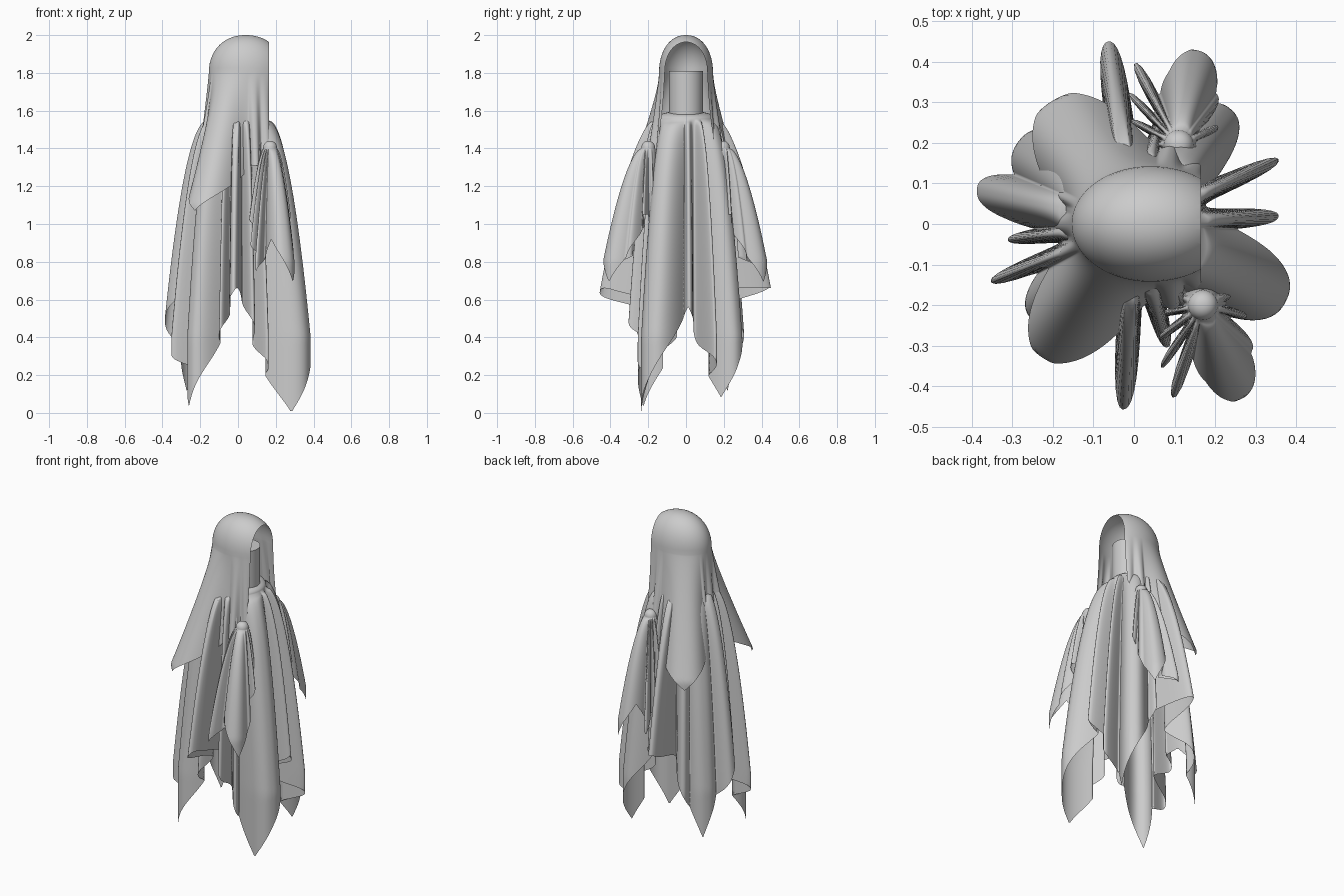
import bpy, bmesh
from math import sin, cos, radians, exp

if "Cube" in bpy.data.objects:
    bpy.data.objects.remove(bpy.data.objects["Cube"])


def gap(a, b):
    """Smallest angle in degrees between two directions."""
    return abs((a - b + 180) % 360 - 180)


def drape(name, centre, apex, shoulder, r_top, valley, lobes, tips, hem_z, z_ref, power,
          rise=0.6, segs=300, rings=44, front=1, back=1, late=0, cut_x=None):
    """Cloth hung over a rounded top: lobes are (angle, half width, reach), tips are (angle, z)."""
    cx, cy = centre
    bm = bmesh.new()
    top = bm.verts.new((cx, cy, apex))
    domes = 14
    columns = []
    for i in range(segs):
        a = 360 * i / segs
        c, s = cos(radians(a)), sin(radians(a))
        stretch = front if c > 0 else back
        reach = max([valley] + [valley + (r - valley) * exp(-(gap(a, la) / w) ** 2.5)
                                for la, w, r in lobes])
        hem = min([hem_z] + [z + rise * (gap(a, ta) / 45) ** 0.9 for ta, z in tips])
        bend = power + late * max(0, reach - 0.42)
        col = []
        for k in range(1, domes + 1):
            u = sin(radians(90 * k / domes))
            z = shoulder + (apex - shoulder) * max(0, 1 - u ** 2.15) ** 0.465
            col.append(bm.verts.new((cx + c * r_top * u * stretch, cy + s * r_top * u, z)))
        for k in range(1, rings + 1):
            z = shoulder + (hem - shoulder) * (k / rings) ** 1.2
            t = min(1, (shoulder - z) / (shoulder - z_ref)) ** bend
            extra = (reach - r_top) * t
            col.append(bm.verts.new((cx + c * (r_top * stretch + extra),
                                     cy + s * (r_top + extra), z)))
        columns.append(col)
    for i in range(segs):
        p, q = columns[i], columns[(i + 1) % segs]
        bm.faces.new((top, p[0], q[0]))
        for k in range(len(p) - 1):
            bm.faces.new((p[k], p[k + 1], q[k + 1], q[k]))
    if cut_x is not None:
        bmesh.ops.bisect_plane(bm, geom=bm.verts[:] + bm.edges[:] + bm.faces[:],
                               plane_co=(cut_x, 0, 0), plane_no=(1, 0, 0), clear_outer=True)
    for f in bm.faces:
        f.smooth = True
    me = bpy.data.meshes.new(name)
    bm.to_mesh(me)
    bm.free()
    ob = bpy.data.objects.new(name, me)
    bpy.context.collection.objects.link(ob)
    return ob


# long robe: four broad corner lobes with narrow pleats between them
robe_lobes = [(-27, 23, 0.42), (50, 19, 0.37), (168, 14, 0.405), (145, 24, 0.35),
              (122, 10, 0.36), (223, 19, 0.345), (3, 6, 0.37), (24, 5, 0.39),
              (98, 7, 0.50), (267, 6, 0.50), (187, 5, 0.32), (202, 5, 0.38),
              (76, 5, 0.30), (250, 5, 0.28), (285, 6, 0.32), (302, 5, 0.30)]
drape("robe", (0, 0), 1.60, 1.55, 0.16, 0.18, robe_lobes,
      [(-40, 0.0), (37, 0.08), (141, 0.11), (221, 0.03)], 0.66,
      z_ref=0.4, power=0.47, late=1.2, segs=400)

# hood: rounded head cover, open towards +x, with two long rear corners
drape("hood", (0.04, 0), 2.0, 1.8, 0.143, 0.175,
      [(125, 31, 0.37), (235, 26, 0.405), (180, 9, 0.23), (158, 6, 0.27), (204, 6, 0.28),
       (78, 7, 0.25), (282, 7, 0.25), (60, 6, 0.21), (300, 6, 0.21)],
      [(125, 1.05), (234, 1.07)], 1.31, z_ref=1.1, power=1.1,
      rise=0.25, front=1.42, back=1.36, cut_x=0.165)

# sleeves: cloth hung from each arm, falling outwards
sleeve_lobes = [(-70, 32, 0.25), (-42, 14, 0.17), (-108, 7, 0.24), (-124, 6, 0.20),
                (-143, 7, 0.17), (-168, 7, 0.13), (-14, 9, 0.14), (20, 10, 0.10),
                (160, 9, 0.10)]
sleeve_tips = [(-60, 0.69), (-108, 0.75), (-165, 0.95), (10, 0.95)]
for side, (x, y), turn, size in (("right", (0.17, -0.2), 0, 1), ("left", (0.11, 0.195), 10, 0.95)):
    m = 1 if side == "right" else -1
    drape(side + "_sleeve", (x, y), 1.44, 1.40, 0.037, 0.06,
          [(m * a + turn, w, r * size) for a, w, r in sleeve_lobes],
          [(m * a + turn, z) for a, z in sleeve_tips], 1.05,
          z_ref=0.8, power=0.6, rise=0.35, segs=200)

# plain post standing inside the hood
bpy.ops.mesh.primitive_cylinder_add(vertices=32, radius=0.09, depth=0.5, location=(0.045, 0, 1.56))
bpy.context.object.name = "inner_post"
bpy.ops.object.shade_smooth_by_angle()
